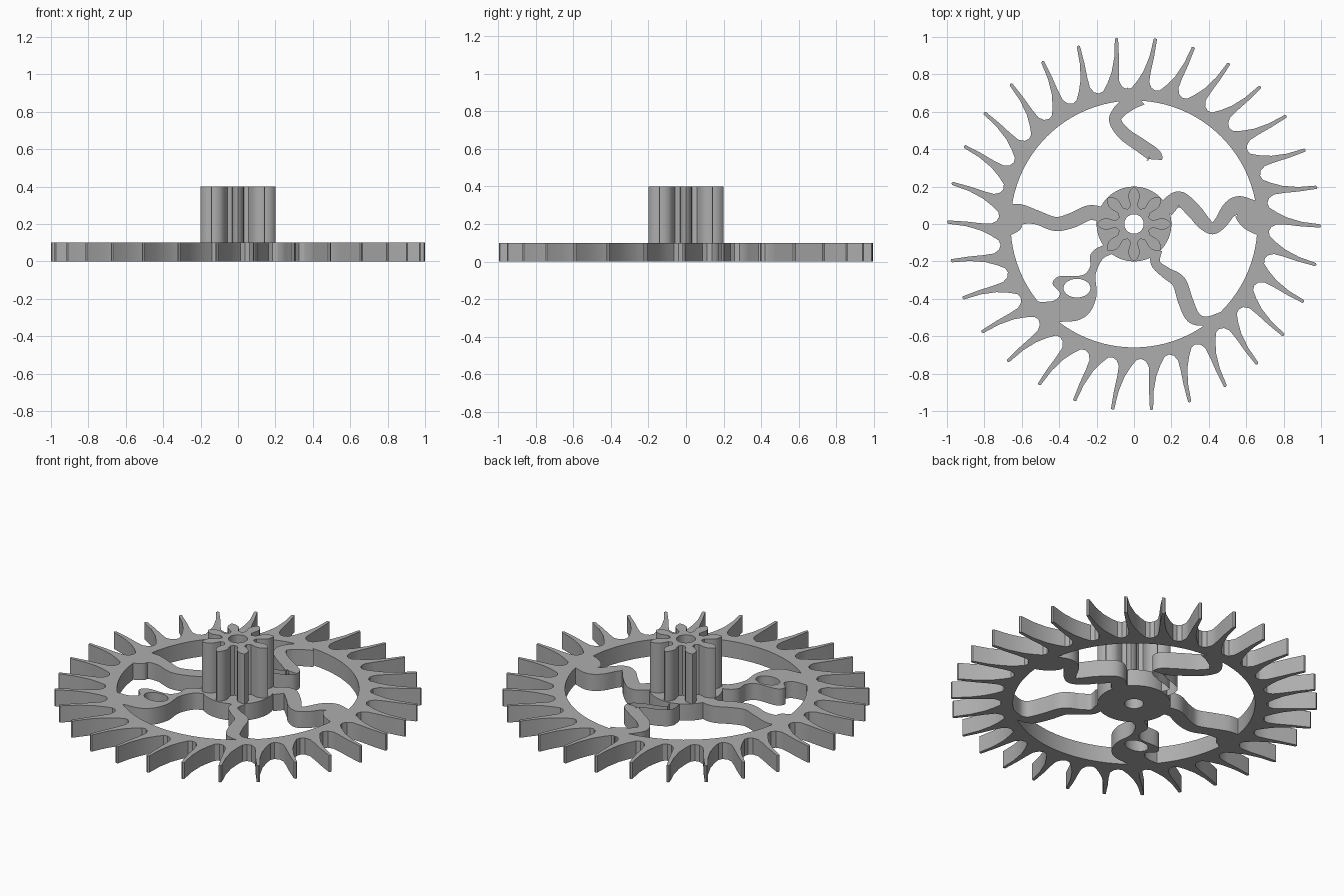
import bpy
import bmesh
from math import cos, sin, radians, pi
from mathutils import Vector

if "Cube" in bpy.data.objects:
    bpy.data.objects.remove(bpy.data.objects["Cube"], do_unlink=True)

grey = bpy.data.materials.new("plain grey")
grey.use_nodes = True
COLOUR = (0.42, 0.42, 0.42, 1)
grey.diffuse_color = COLOUR
grey.node_tree.nodes["Principled BSDF"].inputs["Base Color"].default_value = COLOUR

THICK = 0.1      # wheel thickness
TOP = 0.4        # pinion top


def polar(r, deg):
    return Vector((r * cos(radians(deg)), r * sin(radians(deg))))


def ring(rx, ry=None, centre=(0, 0), n=64):
    ry = ry or rx
    return [Vector((centre[0] + rx * cos(2 * pi * i / n),
                    centre[1] + ry * sin(2 * pi * i / n))) for i in range(n)]


def smooth(points, closed=False, steps=6):
    """Catmull-Rom curve through points of any dimension."""
    pts = [Vector(p) for p in points]
    n = len(pts)

    def at(i):
        return pts[i % n] if closed else pts[max(0, min(n - 1, i))]
    out = []
    for i in range(n if closed else n - 1):
        a, b, c, d = (at(i + k) for k in (-1, 0, 1, 2))
        for s in range(steps):
            t = s / steps
            out.append(0.5 * (2 * b + (c - a) * t + (2 * a - 5 * b + 4 * c - d) * t ** 2
                              + (3 * b - a - 3 * c + d) * t ** 3))
    if not closed:
        out.append(pts[-1])
    return out


def ribbon(path):
    """Outline around a centreline given as (x, y, width)."""
    line = smooth(path, steps=8)
    left, right = [], []
    for i, p in enumerate(line):
        d = (line[min(i + 1, len(line) - 1)] - line[max(i - 1, 0)]).xy.normalized()
        side = Vector((-d.y, d.x)) * p.z / 2
        left.append(p.xy + side)
        right.append(p.xy - side)
    return left + right[::-1]


def plate(name, loops, z0, z1):
    """Extrude a filled outline, with inner loops as holes."""
    curve = bpy.data.curves.new(name, "CURVE")
    curve.dimensions = "2D"
    curve.fill_mode = "BOTH"
    curve.extrude = (z1 - z0) / 2
    for loop in loops:
        s = curve.splines.new("POLY")
        s.points.add(len(loop) - 1)
        for pt, p in zip(s.points, loop):
            pt.co = (p[0], p[1], 0, 1)
        s.use_cyclic_u = True
    temp = bpy.data.objects.new(name + "_outline", curve)
    bpy.context.collection.objects.link(temp)
    graph = bpy.context.evaluated_depsgraph_get()
    mesh = bpy.data.meshes.new_from_object(temp.evaluated_get(graph))
    bpy.data.objects.remove(temp, do_unlink=True)
    bpy.data.curves.remove(curve)
    bm = bmesh.new()
    bm.from_mesh(mesh)
    bmesh.ops.remove_doubles(bm, verts=bm.verts, dist=1e-5)
    bmesh.ops.translate(bm, verts=bm.verts, vec=(0, 0, (z0 + z1) / 2))
    bmesh.ops.recalc_face_normals(bm, faces=bm.faces)
    bm.to_mesh(mesh)
    bm.free()
    mesh.name = name
    mesh.materials.clear()
    mesh.materials.append(grey)
    obj = bpy.data.objects.new(name, mesh)
    bpy.context.collection.objects.link(obj)
    bpy.ops.object.select_all(action="DESELECT")
    obj.select_set(True)
    bpy.context.view_layer.objects.active = obj
    bpy.ops.object.shade_smooth_by_angle(angle=radians(30))
    return obj


# Toothed rim: one raked tooth (radius, angle from tip) repeated 30 times
tooth = [(0.722, -2.5), (0.735, -0.6), (0.765, 0.5), (0.82, 0.3), (0.9, -0.25), (0.995, -0.5),
         (1.0, 0), (0.995, 0.5), (0.9, 1.3), (0.82, 3.0), (0.765, 5.3), (0.728, 7.6)]
outline = []
for k in range(30):
    outline += [polar(r, 12 * k - 0.6 + a) for r, a in tooth]
plate("toothed_rim", [outline, ring(0.66, n=96)], 0, THICK)

# Hub disc with bore
BORE = ring(0.052, n=32)
plate("hub", [ring(0.2), BORE], 0, THICK)

# Pinion: eight pointed leaves (radius, half width) with round roots
leaf = [(0.1, 0.019), (0.12, 0.024), (0.14, 0.03), (0.16, 0.03), (0.18, 0.021), (0.194, 0.009)]
pinion = []
for k in range(8):
    u = polar(1, 45 * k)
    v = Vector((-u.y, u.x))
    pinion += [u * r - v * w for r, w in leaf] + [u * 0.2]
    pinion += [u * r + v * w for r, w in reversed(leaf)]
    pinion.append(polar(0.086, 45 * k + 22.5))
plate("pinion", [pinion, BORE], THICK, TOP)

# Winding spokes, each a centreline with varying width
spokes = {
    "back_spoke": [(0.01, 0.685, 0.13), (-0.03, 0.645, 0.085), (-0.08, 0.6, 0.07),
                   (-0.1, 0.55, 0.065), (-0.05, 0.48, 0.07), (0.05, 0.41, 0.075),
                   (0.115, 0.355, 0.075), (0.07, 0.312, 0.05), (-0.03, 0.28, 0.045),
                   (-0.07, 0.245, 0.045), (-0.05, 0.17, 0.06)],
    "left_spoke": [(0.17, 0.08, 0.09), (0.24, 0.135, 0.08), (0.32, 0.07, 0.08),
                   (0.37, 0.01, 0.075), (0.42, -0.025, 0.06), (0.465, 0.01, 0.07),
                   (0.51, 0.075, 0.085), (0.56, 0.095, 0.11), (0.63, 0.05, 0.17),
                   (0.69, 0.04, 0.22)],
    "front_left_spoke": [(0.12, -0.14, 0.06), (0.115, -0.21, 0.05), (0.17, -0.26, 0.06),
                         (0.24, -0.31, 0.075), (0.275, -0.41, 0.08), (0.315, -0.495, 0.075),
                         (0.38, -0.52, 0.05), (0.47, -0.51, 0.08)],
    "right_spoke": [(-0.69, 0.03, 0.2), (-0.65, 0.035, 0.165), (-0.6, 0.05, 0.11),
                    (-0.52, 0.035, 0.075), (-0.42, 0, 0.075), (-0.33, 0.02, 0.08),
                    (-0.24, 0.06, 0.08), (-0.17, 0.05, 0.08)],
}
for name, path in spokes.items():
    plate(name, [ribbon(path)], 0, THICK)

# Broad spoke with an oval eye
broad = [(-0.13, -0.11), (-0.2, -0.13), (-0.235, -0.17), (-0.235, -0.23), (-0.28, -0.275),
         (-0.4, -0.28), (-0.435, -0.32), (-0.395, -0.37), (-0.43, -0.41), (-0.52, -0.415),
         (-0.59, -0.4), (-0.45, -0.55), (-0.4, -0.525), (-0.3, -0.515), (-0.235, -0.47),
         (-0.2, -0.38), (-0.205, -0.27), (-0.165, -0.185), (-0.1, -0.15)]
plate("front_right_spoke", [smooth(broad, closed=True),
                            ring(0.072, 0.05, (-0.305, -0.343), 32)], 0, THICK)
